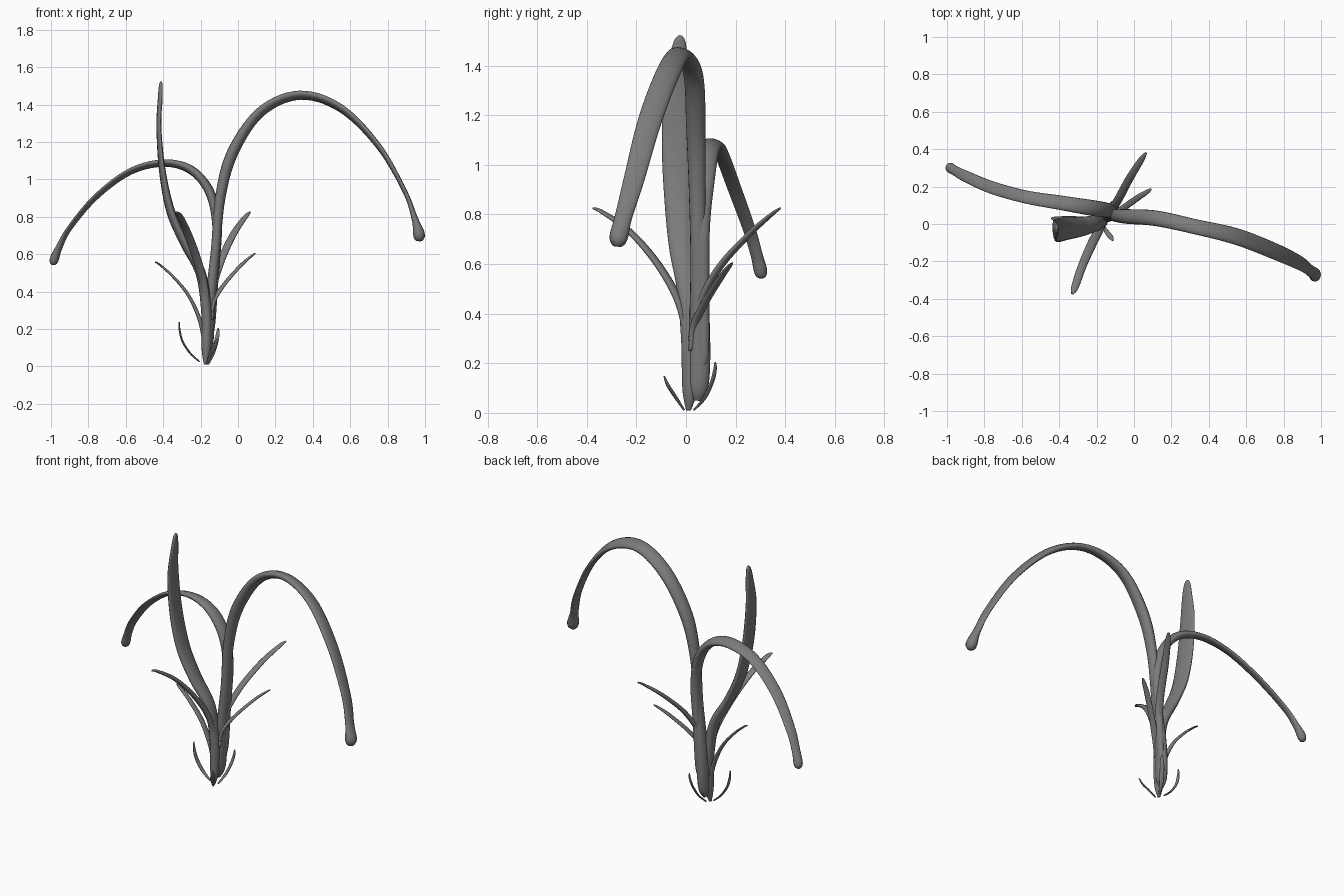
import bpy, bmesh, math
from mathutils import Vector

SIDES, STEPS = 14, 7

# Dark grey leaf colour
dark = bpy.data.materials.new("dark_grey")
dark.diffuse_color = (0.2, 0.2, 0.2, 1)

def spline(p, i, t):
    # Catmull-Rom sample of (x, y, z, width, thickness) points
    a, b, c, d = p[max(i - 1, 0)], p[i], p[i + 1], p[min(i + 2, len(p) - 1)]
    return [0.5 * (2*b[k] + (c[k] - a[k])*t + (2*a[k] - 5*b[k] + 4*c[k] - d[k])*t*t
                   + (3*b[k] - a[k] - 3*c[k] + d[k])*t**3) for k in range(5)]

def leaf(name, pts, across):
    """Sweep an elliptical section along pts; 'across' is the width direction."""
    s = [spline(pts, i, j / STEPS) for i in range(len(pts) - 1) for j in range(STEPS)]
    s.append(list(pts[-1]))
    c = [Vector(v[:3]) for v in s]
    bm = bmesh.new()
    rings = []
    for i, v in enumerate(s):
        t = (c[min(i + 1, len(c) - 1)] - c[max(i - 1, 0)]).normalized()
        w = Vector(across)
        w = (w - t * w.dot(t)).normalized()
        n = t.cross(w)
        rw, rt = max(v[3], 0.004) / 2, max(v[4], 0.004) / 2
        rings.append([bm.verts.new(c[i] + w * rw * math.cos(a) + n * rt * math.sin(a))
                      for a in (2 * math.pi * k / SIDES for k in range(SIDES))])
    for r, q in zip(rings, rings[1:]):
        for k in range(SIDES):
            m = (k + 1) % SIDES
            bm.faces.new((r[k], r[m], q[m], q[k]))
    bm.faces.new(rings[0][::-1])
    bm.faces.new(rings[-1])
    bmesh.ops.recalc_face_normals(bm, faces=bm.faces)
    me = bpy.data.meshes.new(name)
    bm.to_mesh(me)
    bm.free()
    me.shade_smooth()
    me.materials.append(dark)
    ob = bpy.data.objects.new(name, me)
    bpy.context.collection.objects.link(ob)

# Two long drooping leaves with drop-shaped tips
leaf("tall_arching_leaf", [
    (-.165, .045, .05, .03, .02), (-.16, .05, .12, .085, .055), (-.15, .055, .32, .085, .06),
    (-.12, .05, .62, .065, .05), (-.095, .045, .9, .068, .055), (-.03, .04, 1.14, .08, .06),
    (.12, .03, 1.36, .085, .05), (.33, -.015, 1.45, .085, .042), (.55, -.068, 1.38, .095, .038),
    (.75, -.145, 1.18, .095, .03), (.89, -.21, .94, .083, .024), (.945, -.252, .79, .07, .035),
    (.966, -.27, .715, .075, .062), (.968, -.274, .685, .06, .055), (.968, -.275, .67, .03, .03)],
    (.1, 1, -.35))
leaf("low_arching_leaf", [
    (-.14, .06, .18, .02, .015), (-.138, .07, .24, .045, .035), (-.125, .07, .5, .05, .045),
    (-.112, .065, .75, .065, .05), (-.15, .075, .93, .08, .05), (-.25, .09, 1.05, .085, .046),
    (-.4, .115, 1.087, .08, .034), (-.58, .145, 1.04, .072, .026), (-.76, .195, .906, .068, .021),
    (-.9, .255, .74, .06, .02), (-.957, .285, .636, .052, .034), (-.98, .299, .58, .055, .048),
    (-.987, .304, .555, .045, .04), (-.989, .306, .543, .02, .02)], (.25, 1, -.3))

# Broad upright blade
leaf("upright_leaf", [
    (-.175, .01, .01, .02, .015), (-.17, .015, .1, .06, .05), (-.17, .015, .3, .07, .055),
    (-.2, .005, .5, .085, .055), (-.285, -.015, .66, .105, .05), (-.36, -.025, .83, .12, .046),
    (-.405, -.033, 1.05, .128, .034), (-.423, -.035, 1.28, .115, .025), (-.416, -.03, 1.43, .075, .025),
    (-.413, -.025, 1.5, .045, .02), (-.412, -.023, 1.522, .012, .01)], (-.08, 1, 0))

# Medium leaves fanning from the stem
leaf("back_leaf", [
    (-.145, .02, .25, .03, .02), (-.135, .05, .42, .045, .028), (-.085, .13, .58, .045, .026),
    (-.02, .25, .715, .042, .022), (.04, .345, .8, .032, .015), (.064, .38, .825, .012, .008)], (1, -.5, 0))
leaf("front_leaf", [
    (-.165, .015, .2, .03, .02), (-.18, -.02, .42, .045, .03), (-.222, -.1, .58, .05, .028),
    (-.275, -.22, .725, .046, .024), (-.315, -.335, .808, .04, .016), (-.33, -.375, .825, .012, .008)],
    (1, -.4, 0))
leaf("right_leaf", [
    (-.14, .02, .29, .02, .02), (-.125, .035, .36, .035, .022), (-.065, .08, .45, .035, .018),
    (.02, .14, .545, .032, .015), (.075, .175, .592, .022, .01), (.092, .187, .604, .008, .006)], (-.5, 1, 0))
leaf("left_leaf", [
    (-.18, .02, .12, .025, .02), (-.205, .02, .25, .035, .022), (-.265, .022, .38, .036, .018),
    (-.345, .025, .478, .034, .015), (-.42, .028, .545, .024, .011), (-.443, .03, .558, .008, .006)], (0, 1, 0))

# Tiny sprouts at the foot
leaf("left_sprout", [
    (-.205, .02, .025, .01, .008), (-.255, .02, .07, .025, .011), (-.297, .018, .135, .028, .011),
    (-.313, .015, .2, .02, .01), (-.314, .015, .238, .008, .006)], (0, 1, 0))
leaf("front_sprout", [
    (-.165, -.008, .012, .01, .008), (-.145, -.043, .065, .025, .011), (-.123, -.072, .11, .026, .011),
    (-.112, -.088, .148, .008, .006)], (1, .5, 0))
leaf("back_sprout", [
    (-.16, .032, .012, .01, .008), (-.138, .075, .06, .024, .011), (-.118, .105, .125, .026, .012),
    (-.108, .117, .175, .022, .011), (-.106, .118, .205, .008, .006)], (1, -.6, 0))
